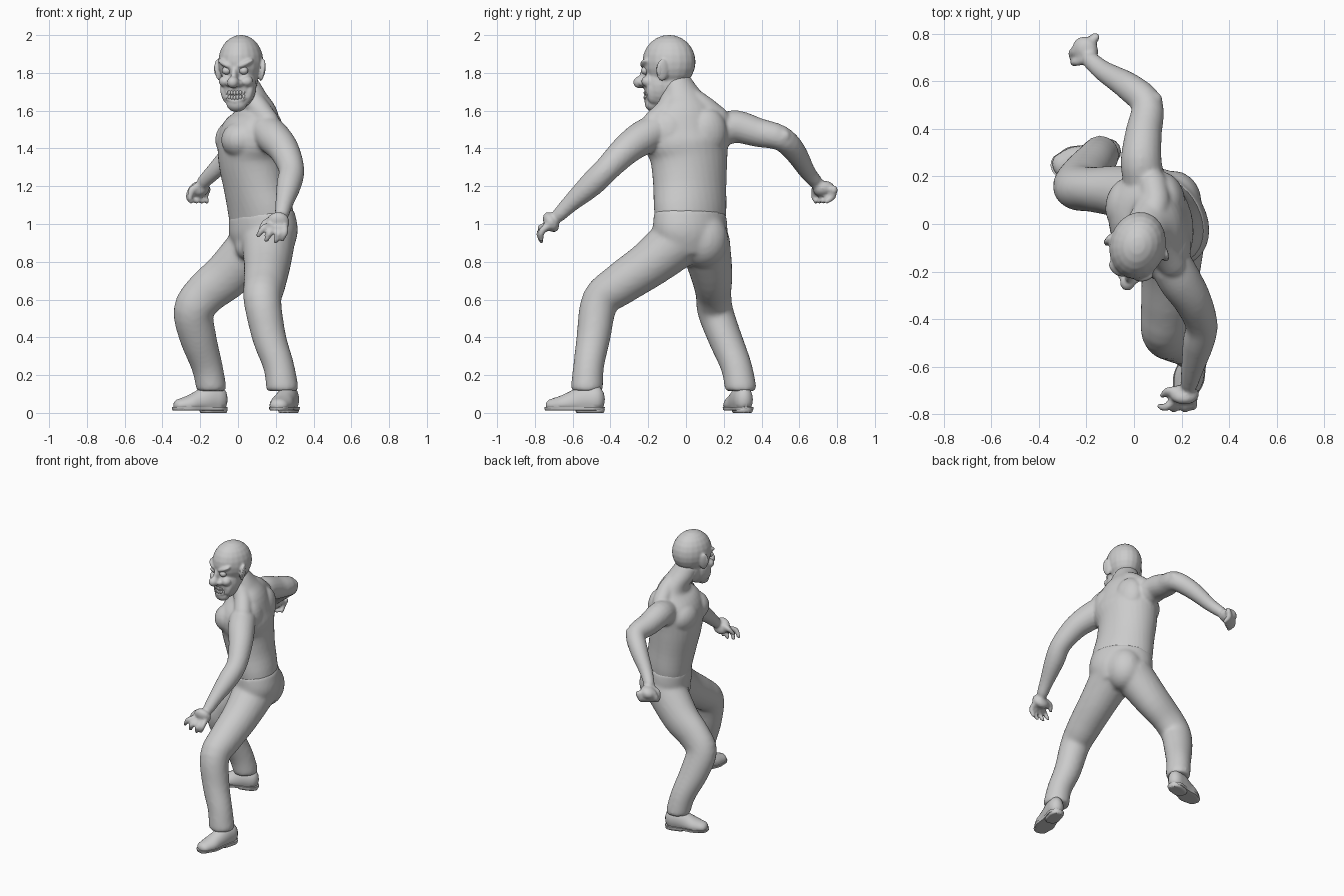
import bpy, bmesh, math
from mathutils import Vector, Matrix, Euler

cube = bpy.data.objects.get("Cube")
if cube:
    bpy.data.objects.remove(cube, do_unlink=True)

GREY = (0.6, 0.6, 0.6, 1)
clay = bpy.data.materials.new("clay grey")
clay.use_nodes = True
clay.diffuse_color = GREY
clay.node_tree.nodes["Principled BSDF"].inputs["Base Color"].default_value = GREY


def spline(a, b, c, d, t):
    return 0.5 * (2 * b + (c - a) * t + (2 * a - 5 * b + 4 * c - d) * t * t
                  + (3 * b - a - 3 * c + d) * t ** 3)


def loft(bm, pts, dome=True, seg=20, sub=4, lo=-9, hi=9):
    """Sweep ellipses along (x, y, z, r) or (x, y, z, a, b, side angle)."""
    full = [Vector(p if len(p) == 6 else (*p, p[3], 0)) for p in pts]
    ext = [2 * full[0] - full[1], *full, 2 * full[-1] - full[-2]]
    path = [spline(*ext[i:i + 4], k / sub) for i in range(len(full) - 1) for k in range(sub)]
    path.append(full[-1])
    rings = []
    for i, p in enumerate(path):
        t = (path[min(i + 1, len(path) - 1)] - path[max(i - 1, 0)]).xyz.normalized()
        ang = math.radians(p[5])
        u = Vector((math.cos(ang), math.sin(ang), 0))
        u = (u - t * u.dot(t)).normalized()
        rings.append((p.xyz, u, t.cross(u), t, p[3], p[4]))

    def cap(ring, sign):
        c, u, v, t, a, b = ring
        return [(c + t * sign * min(a, b) * math.sin(w), u, v, t, a * math.cos(w), b * math.cos(w))
                for w in (0.5, 0.95, 1.35)]
    if dome:
        rings = cap(rings[0], -1)[::-1] + rings + cap(rings[-1], 1)
    loops = []
    for c, u, v, t, a, b in rings:
        loop = []
        for k in range(seg):
            w = math.tau * k / seg
            q = c + u * a * math.cos(w) + v * b * math.sin(w)
            q.z = min(max(q.z, lo), hi)
            loop.append(bm.verts.new(q))
        loops.append(loop)
    for r, s in zip(loops, loops[1:]):
        for k in range(seg):
            n = (k + 1) % seg
            bm.faces.new((r[k], r[n], s[n], s[k]))
    bm.faces.new(loops[0][::-1])
    bm.faces.new(loops[-1])


def ball(bm, loc, radii, rot=(0, 0, 0), base=Matrix()):
    turn = Euler([math.radians(a) for a in rot]).to_matrix().to_4x4()
    m = base @ Matrix.Translation(loc) @ turn @ Matrix.Diagonal((*radii, 1))
    bmesh.ops.create_uvsphere(bm, u_segments=20, v_segments=12, radius=1, matrix=m)


def finish(name, bm, voxel=0, smooth=0):
    bmesh.ops.recalc_face_normals(bm, faces=bm.faces[:])
    me = bpy.data.meshes.new(name)
    bm.to_mesh(me)
    bm.free()
    me.materials.append(clay)
    ob = bpy.data.objects.new(name, me)
    bpy.context.collection.objects.link(ob)
    bpy.ops.object.select_all(action='DESELECT')
    ob.select_set(True)
    bpy.context.view_layer.objects.active = ob
    bpy.ops.object.shade_smooth_by_angle(angle=math.radians(50))
    if voxel:
        rm = ob.modifiers.new("blend", 'REMESH')
        rm.mode, rm.voxel_size, rm.use_smooth_shade = 'VOXEL', voxel, True
        sm = ob.modifiers.new("soften", 'SMOOTH')
        sm.factor, sm.iterations = 0.5, smooth


# Torso and neck, twisted towards the model's right
bm = bmesh.new()
loft(bm, [(.13, .02, .93, .18, .14, -53), (.122, .022, 1.05, .205, .153, -55),
          (.092, .02, 1.2, .2, .16, -65), (.07, .015, 1.35, .208, .172, -73),
          (.075, 0, 1.47, .235, .17, -75), (.09, 0, 1.58, .175, .12, -75),
          (.07, -.01, 1.655, .115, .085, -70), (.025, -.045, 1.74, .082, .078, -40)], seg=32)
# Chest muscles, shoulder blades and the sloping neck muscles
ball(bm, (.02, -.11, 1.445), (.11, .11, .1), (0, 0, 20))
ball(bm, (-.035, .08, 1.445), (.085, .115, .1), (0, 0, -10))
ball(bm, (.175, -.1, 1.48), (.065, .1, .12), (0, 0, -10))
ball(bm, (.145, .12, 1.49), (.065, .1, .12), (0, 0, 20))
loft(bm, [(.05, -.03, 1.7, .06), (.09, .08, 1.63, .06), (.08, .17, 1.56, .06)])
loft(bm, [(.05, -.06, 1.69, .06), (.11, -.1, 1.61, .06), (.16, -.17, 1.54, .06)])

# Left arm, reaching forward with an open hand
loft(bm, [(.155, -.17, 1.49, .09), (.195, -.24, 1.45, .09), (.245, -.32, 1.39, .08),
          (.283, -.42, 1.29, .068), (.27, -.5, 1.21, .066), (.245, -.61, 1.11, .047),
          (.232, -.67, 1.05, .038)])
ball(bm, (.212, -.715, 1.01), (.062, .038, .058), (30, 0, 0))
for base, mid, tip in (((.25, -.73, .99), (.25, -.765, .96), (.235, -.765, .92)),
                       ((.22, -.74, .98), (.215, -.775, .95), (.2, -.765, .908)),
                       ((.19, -.74, .98), (.17, -.775, .955), (.15, -.765, .915)),
                       ((.17, -.735, .99), (.135, -.77, .98), (.108, -.765, .94)),
                       ((.18, -.7, 1.02), (.145, -.7, 1.01), (.12, -.72, .975))):
    loft(bm, [(*base, .019), (*mid, .018), (*tip, .014)], seg=10)

# Right arm, swung back with a loose fist
loft(bm, [(.04, .19, 1.5, .088), (.03, .27, 1.515, .086), (.04, .38, 1.485, .077),
          (.055, .5, 1.455, .067), (-.02, .575, 1.385, .06), (-.125, .64, 1.28, .044),
          (-.18, .685, 1.225, .037)])
ball(bm, (.085, .52, 1.465), (.036, .036, .036))
ball(bm, (-.205, .73, 1.185), (.056, .06, .042), (0, -20, 30))
for k in range(4):
    x, y, z = -.26 + k * .028, .715 + k * .02, 1.165
    loft(bm, [(x + .015, y + .01, z + .02, .02), (x, y, z - .02, .019),
              (x + .012, y - .03, z - .045, .015)], seg=10)
loft(bm, [(-.21, .69, 1.2, .022), (-.245, .68, 1.18, .019), (-.255, .675, 1.14, .015)], seg=10)
finish("upper_body", bm, .01, 5)

# Trousers: pelvis, seat and two bent legs
bm = bmesh.new()
loft(bm, [(.135, .02, .84, .16, .135, -53), (.135, .022, .95, .212, .163, -53),
          (.123, .022, 1.06, .207, .155, -55)], dome=False, seg=32)
ball(bm, (.165, .09, .92), (.12, .135, .15))
ball(bm, (.175, -.04, .92), (.12, .12, .14))
ball(bm, (.045, -.015, .88), (.06, .07, .07))
loft(bm, [(.16, -.03, .92, .145), (.155, -.19, .79, .125), (.14, -.35, .68, .112),
          (.13, -.455, .59, .1), (.165, -.49, .4, .09), (.215, -.515, .25, .082),
          (.235, -.525, .13, .086)])
loft(bm, [(.1, .1, .9, .14, .135, 0), (-.05, .135, .735, .128, .112, 0),
          (-.17, .145, .635, .115, .095, 0), (-.235, .155, .54, .107, .095, 0),
          (-.212, .205, .4, .098, .09, 0), (-.165, .265, .25, .083, .083, 0),
          (-.14, .29, .13, .08, .084, 0)])
# Trim the hems level
for v in bm.verts:
    v.co.z = max(v.co.z, .115)
finish("trousers", bm, .012, 10)

# Shoes with soles and heel blocks
for name, heel, toe in (("left", Vector((.275, -.48)), Vector((.215, -.705))),
                        ("right", Vector((-.105, .305)), Vector((-.305, .245)))):
    d = toe - heel
    side = math.degrees(math.atan2(d.y, d.x)) + 90

    def along(f, z, a, b):
        q = heel + d * f
        return (q.x, q.y, z, a, b, side)
    bm = bmesh.new()
    loft(bm, [along(0, .07, .05, .075), along(.25, .07, .055, .075), along(.5, .055, .057, .065),
              along(.75, .045, .062, .05), along(1, .04, .05, .036)], lo=.025)
    finish(name + "_shoe", bm)
    bm = bmesh.new()
    loft(bm, [along(0, .03, .055, .05), along(.4, .03, .055, .05), along(.75, .03, .066, .05),
              along(1, .03, .052, .045)], lo=.012, hi=.03)
    loft(bm, [along(0, .02, .05, .05), along(.25, .02, .05, .05)], lo=0, hi=.022)
    finish(name + "_sole", bm)

# Head, turned a little to its right
turn = Matrix.Translation((.015, -.09, 0)) @ Matrix.Rotation(math.radians(-15), 4, 'Z')


def face(bm, loc, radii, rot=(0, 0, 0), both=False):
    ball(bm, loc, radii, rot, turn)
    if both:
        ball(bm, (-loc[0], *loc[1:]), radii, (rot[0], -rot[1], -rot[2]), turn)


bm = bmesh.new()
face(bm, (0, 0, 1.858), (.118, .143, .143))
face(bm, (0, -.045, 1.735), (.096, .088, .125))
face(bm, (0, -.085, 1.635), (.055, .045, .042))
face(bm, (0, .02, 1.74), (.085, .085, .11))
face(bm, (0, -.12, 1.79), (.02, .04, .06), (-20, 0, 0))
face(bm, (0, -.16, 1.75), (.032, .036, .032))
face(bm, (.03, -.135, 1.745), (.02, .022, .018), both=True)
face(bm, (.055, -.115, 1.85), (.05, .028, .016), (0, -25, 25), True)
face(bm, (.06, -.1, 1.755), (.034, .035, .03), both=True)
face(bm, (.068, -.075, 1.69), (.02, .03, .055), (0, 15, 0), True)
face(bm, (.119, -.005, 1.815), (.014, .034, .06), (0, 8, 25), True)
# Lips as a ring round the grin
ring = [turn @ Vector((.066 * math.cos(w), -.125 + .045 * math.cos(w) ** 2,
                       1.682 + .032 * math.sin(w) + .018 * math.cos(w) ** 2))
        for w in (math.tau * k / 12 for k in range(13))]
for p, q in zip(ring, ring[1:]):
    loft(bm, [(*p, .012), (*q, .012)], seg=8, sub=1)
finish("head", bm, .007, 5)

bm = bmesh.new()
face(bm, (.047, -.118, 1.812), (.024, .022, .021), both=True)
finish("eyes", bm)

# Two rows of teeth
bm = bmesh.new()
for k in range(-3, 4):
    x = k * .015
    for z in (1.694, 1.669):
        face(bm, (x, -.127 + 9 * x * x, z + 3 * x * x), (.008, .01, .013))
finish("teeth", bm)

# Inner folds of the ears
bm = bmesh.new()
face(bm, (.13, -.015, 1.815), (.008, .016, .035), (0, 8, 25), True)
finish("ear_folds", bm)
